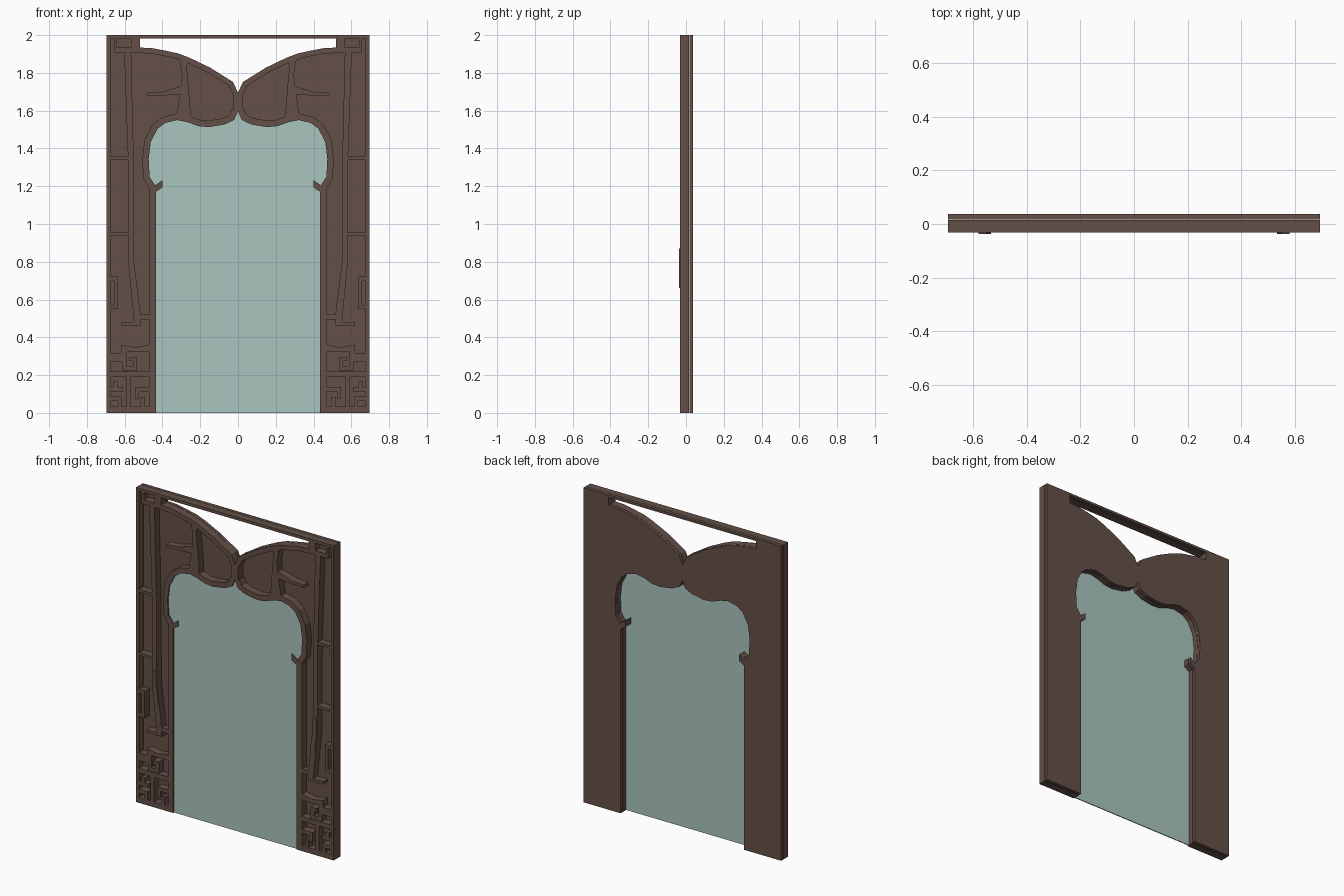
import bpy, bmesh
from mathutils import Vector


def material(name, rgb):
    m = bpy.data.materials.new(name)
    m.diffuse_color = (*rgb, 1)
    return m


WOOD = material("dark_brown_wood", (0.128, 0.080, 0.065))
GLASS = material("pale_teal_glass", (0.40, 0.56, 0.52))


def build(name, polys, y0, y1, mat):
    """Extrude left-half (x, z) outlines from y0 to y1 and mirror them over x = 0."""
    bm = bmesh.new()
    for poly in polys:
        for s in (1, -1):
            f = bm.faces.new([bm.verts.new((s * x, y0, z)) for x, z in poly])
            r = bmesh.ops.extrude_face_region(bm, geom=[f])
            vs = [v for v in r["geom"] if isinstance(v, bmesh.types.BMVert)]
            bmesh.ops.translate(bm, verts=vs, vec=(0, y1 - y0, 0))
    bmesh.ops.recalc_face_normals(bm, faces=bm.faces[:])
    # open the seam on the centre line and weld the halves
    seam = [f for f in bm.faces if all(abs(v.co.x) < 1e-4 for v in f.verts)]
    bmesh.ops.delete(bm, geom=seam, context='FACES')
    bmesh.ops.remove_doubles(bm, verts=[v for v in bm.verts if abs(v.co.x) < 1e-4], dist=1e-5)
    me = bpy.data.meshes.new(name)
    bm.to_mesh(me)
    bm.free()
    me.materials.append(mat)
    ob = bpy.data.objects.new(name, me)
    bpy.context.collection.objects.link(ob)
    return ob


def band(pts, left, right):
    """Outline of a mitred ribbon along a path, with a width on each side."""
    p = [Vector(q) for q in pts]
    a, b = [], []
    for i, q in enumerate(p):
        ns = []
        if i > 0:
            d = (q - p[i - 1]).normalized()
            ns.append(Vector((-d.y, d.x)))
        if i < len(p) - 1:
            d = (p[i + 1] - q).normalized()
            ns.append(Vector((-d.y, d.x)))
        n = sum(ns, Vector((0, 0))).normalized()
        n /= max(0.5, n.dot(ns[0]))
        a.append(tuple(q + n * left))
        b.append(tuple(q - n * right))
    return a + b[::-1]


def stroke(*pts, w=0.023):
    return band(pts, w / 2, w / 2)


def rect(x0, x1, z0, z1):
    return [(x0, z0), (x1, z0), (x1, z1), (x0, z1)]


FRONT, MID, PLATE, BACK = -0.032, 0.0155, 0.0175, 0.037

# shared profiles of the left half
crest = [(-0.52, 1.934), (-0.455, 1.931), (-0.386, 1.918), (-0.317, 1.903), (-0.254, 1.879),
         (-0.148, 1.828), (-0.026, 1.752), (0, 1.696)]
hook = [(-0.434, 1.171), (-0.400, 1.193), (-0.400, 1.232), (-0.438, 1.205)]
arch = [(-0.438, 1.205), (-0.468, 1.250), (-0.473, 1.345), (-0.462, 1.435), (-0.425, 1.505),
        (-0.385, 1.535), (-0.322, 1.550), (-0.27, 1.540), (-0.21, 1.518), (-0.155, 1.513),
        (-0.07, 1.527), (-0.020, 1.551), (0, 1.597)]
door = [(-0.434, 0)] + hook + arch[1:]

# back panel with door opening and open crest
build("back_panel", [[(-0.695, 0), (-0.695, 2), (0, 2), (0, 1.985), (-0.52, 1.985)]
                     + crest + door[::-1]], PLATE, BACK, WOOD)

# glass pane filling the doorway, set close to the front
build("glass_pane", [door + [(0, 0)]], -0.024, -0.018, GLASS)

# outer border, top rail and corner block
build("outer_border", [
    rect(-0.695, -0.675, 0, 2), rect(-0.675, 0, 1.982, 2),
    rect(-0.566, -0.52, 1.934, 1.982), rect(-0.64, -0.52, 1.908, 1.934),
    rect(-0.655, -0.64, 1.908, 1.982)], FRONT, MID, WOOD)

# door trim: post, hook, arch rim, centre tie
build("door_trim", [
    rect(-0.471, -0.434, 0, 1.18),
    hook + [(-0.471, 1.185), (-0.471, 1.171)],
    band(arch, 0.034, 0),
    [(-0.024, 1.715), (0, 1.696), (0, 1.597), (-0.024, 1.575)]], FRONT, MID, WOOD)

# crest rim along the top
build("crest_rim", [band(crest, 0, 0.029)], FRONT, MID, WOOD)

# branch with side spike inside the wing-shaped panel
build("wing_branch", [
    [(-0.315, 1.89), (-0.262, 1.87), (-0.272, 1.83), (-0.262, 1.73), (-0.248, 1.545),
     (-0.328, 1.56), (-0.308, 1.685), (-0.485, 1.676), (-0.482, 1.694), (-0.40, 1.70),
     (-0.302, 1.73), (-0.296, 1.79), (-0.305, 1.85)]], FRONT, MID, WOOD)

# long tapering stem with foot, and the slightly raised bend
build("stem", [
    [(-0.603, 1.92), (-0.566, 1.92), (-0.552, 1.34), (-0.55, 0.80), (-0.515, 0.52), (-0.471, 0.52),
     (-0.471, 0.495), (-0.515, 0.495), (-0.515, 0.462), (-0.62, 0.462), (-0.62, 0.48),
     (-0.55, 0.48), (-0.58, 0.78), (-0.582, 1.34)]], FRONT, MID, WOOD)
build("stem_bend", [[(-0.58, 0.87), (-0.551, 0.87), (-0.551, 0.80), (-0.533, 0.66),
                     (-0.566, 0.66), (-0.579, 0.78)]], -0.037, FRONT, WOOD)

# horizontal ties, small side loop and stepped sill over the fretwork
build("side_ties", [
    rect(-0.677, -0.575, 1.34, 1.357), rect(-0.677, -0.575, 0.938, 0.954),
    stroke((-0.677, 0.71), (-0.645, 0.71), (-0.645, 0.56), (-0.677, 0.56), w=0.022),
    [(-0.677, 0.318), (-0.619, 0.318), (-0.619, 0.360), (-0.540, 0.347), (-0.471, 0.360),
     (-0.471, 0.325), (-0.587, 0.322), (-0.587, 0.270), (-0.677, 0.270)]], FRONT, MID, WOOD)

# meander fretwork at the foot of each post
build("meander_fret", [
    stroke((-0.677, 0.205), (-0.471, 0.205), w=0.03),
    stroke((-0.60, 0.29), (-0.60, 0.235), (-0.545, 0.235), (-0.545, 0.285), (-0.575, 0.285)),
    stroke((-0.677, 0.125), (-0.61, 0.125)),
    stroke((-0.65, 0.125), (-0.65, 0.165)),
    stroke((-0.677, 0.075), (-0.625, 0.075), (-0.625, 0.02)),
    stroke((-0.58, 0.205), (-0.58, 0.02)),
    stroke((-0.471, 0.125), (-0.535, 0.125), (-0.535, 0.075)),
    stroke((-0.505, 0.085), (-0.505, 0.02)),
    rect(-0.677, -0.471, 0, 0.034)], FRONT, MID, WOOD)
